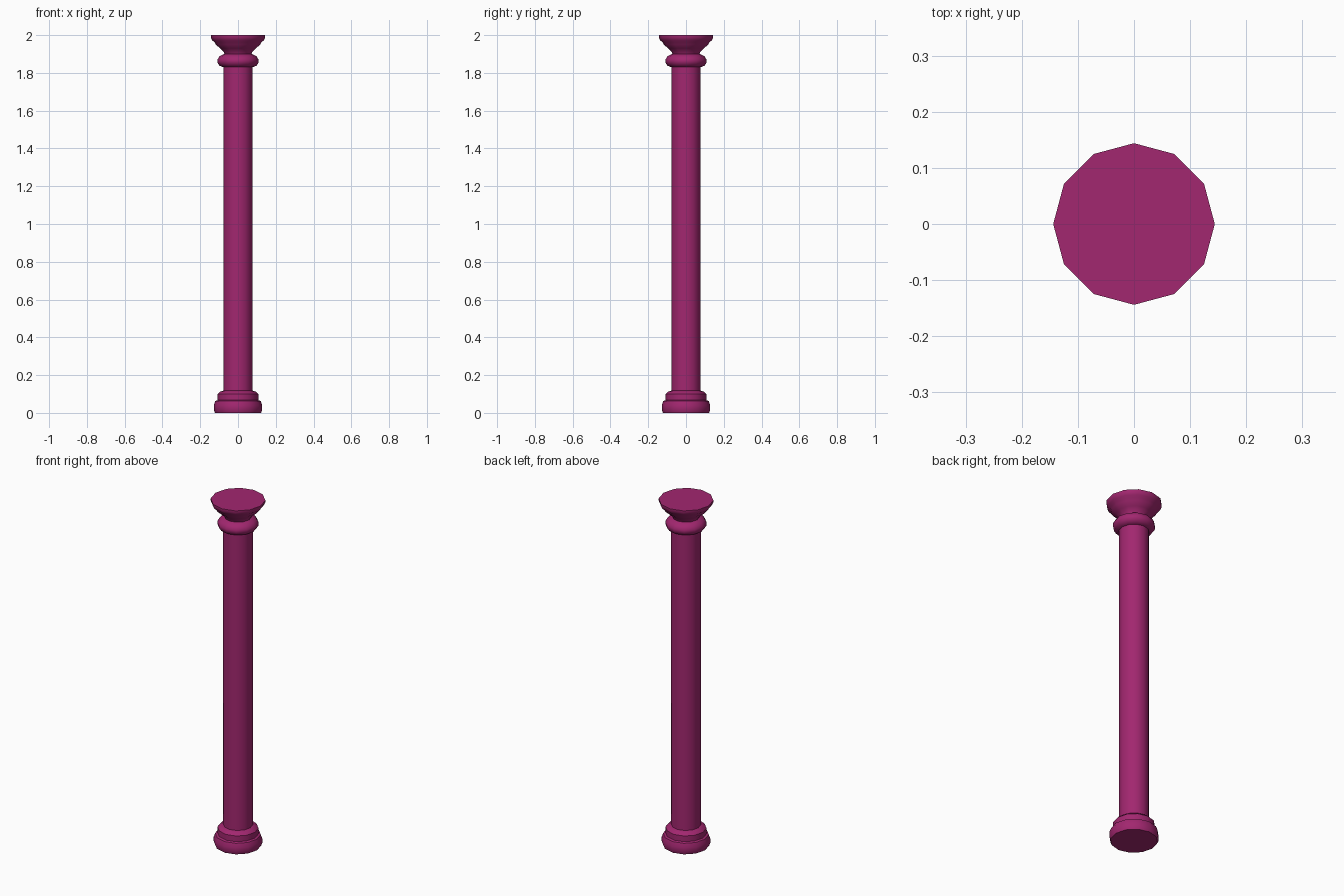
import bpy
import bmesh
from math import radians, tau, cos, sin

SIDES = 12

old = bpy.data.objects.get("Cube")
if old:
    bpy.data.objects.remove(old, do_unlink=True)

plum = bpy.data.materials.new("plum")
plum.use_nodes = True
plum.diffuse_color = (0.36, 0.02, 0.16, 1)
plum.node_tree.nodes["Principled BSDF"].inputs["Base Color"].default_value = plum.diffuse_color


def turned_part(name, profile):
    """Turn a (radius, height) profile, listed bottom to top, into a capped solid."""
    bm = bmesh.new()
    rings = [[bm.verts.new((r * cos(tau * i / SIDES), r * sin(tau * i / SIDES), z))
              for i in range(SIDES)] for r, z in profile]
    for low, high in zip(rings, rings[1:]):
        for i in range(SIDES):
            j = (i + 1) % SIDES
            bm.faces.new((low[i], low[j], high[j], high[i]))
    bm.faces.new(rings[0][::-1])
    bm.faces.new(rings[-1])
    mesh = bpy.data.meshes.new(name)
    bm.to_mesh(mesh)
    bm.free()
    mesh.materials.append(plum)
    obj = bpy.data.objects.new(name, mesh)
    bpy.context.collection.objects.link(obj)
    bpy.ops.object.select_all(action='DESELECT')
    obj.select_set(True)
    bpy.context.view_layer.objects.active = obj
    bpy.ops.object.shade_smooth_by_angle(angle=radians(42))


# Rounded foot with a smaller stepped collar above it
turned_part("base", [(0.122, 0), (0.128, 0.015), (0.128, 0.04), (0.12, 0.063),
                     (0.108, 0.067), (0.108, 0.1), (0.095, 0.112), (0.078, 0.118)])

# Plain round shaft
turned_part("shaft", [(0.078, 0.11), (0.078, 1.84)])

# Rounded neck ring
turned_part("neck_ring", [(0.078, 1.83), (0.098, 1.838), (0.109, 1.855),
                          (0.109, 1.87), (0.098, 1.888), (0.07, 1.902)])

# Flared capital with a stepped top slab
turned_part("capital", [(0.07, 1.895), (0.076, 1.912), (0.094, 1.93), (0.118, 1.95),
                        (0.124, 1.962), (0.136, 1.972), (0.144, 1.988), (0.144, 2)])
